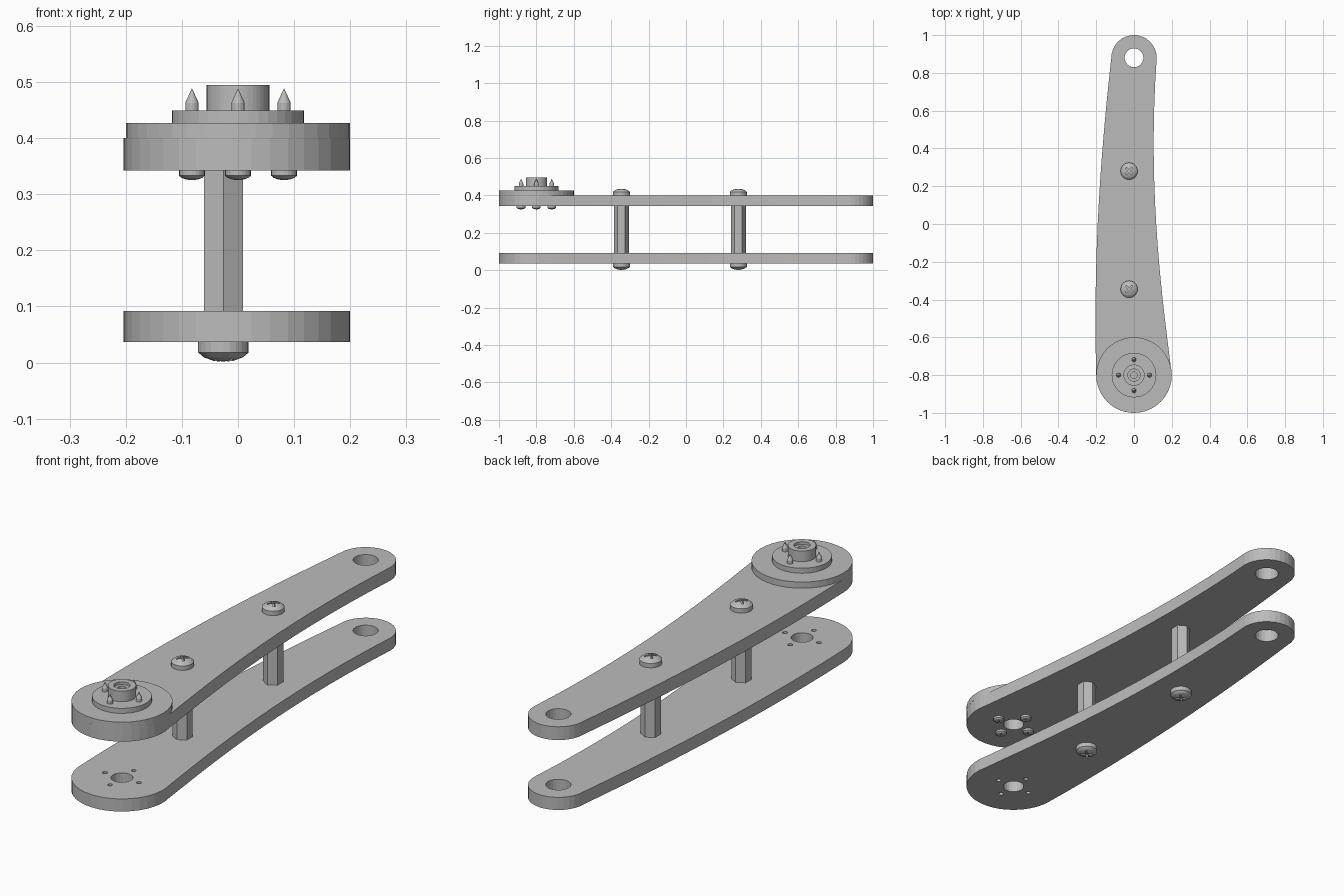
import bpy, bmesh, math
from mathutils import Matrix, Vector
from mathutils.geometry import interpolate_bezier

cube = bpy.data.objects.get("Cube")
if cube:
    bpy.data.objects.remove(cube, do_unlink=True)

grey = bpy.data.materials.new("machined grey")
grey.use_nodes = True
colour = (0.5, 0.5, 0.5, 1)
grey.diffuse_color = colour
grey.node_tree.nodes["Principled BSDF"].inputs["Base Color"].default_value = colour

HORN = Vector((0, -0.8))    # wide end of the arm
TIP = Vector((0, 0.88))     # narrow end of the arm
SCREW_RING = 0.082


def arc(centre, radius, start, end, steps):
    angles = [math.radians(start + (end - start) * i / steps) for i in range(steps + 1)]
    return [centre + Vector((math.cos(a), math.sin(a))) * radius for a in angles]


def ring_points():
    return arc(HORN, SCREW_RING, 0, 270, 3)


def link(name, mesh):
    obj = bpy.data.objects.new(name, mesh)
    bpy.context.collection.objects.link(obj)
    mesh.materials.append(grey)
    return obj


def plate(name, bottom, top):
    """Extruded arm outline with its holes."""
    left = interpolate_bezier(*map(Vector, [(-0.12, 0.88), (-0.18, 0.35), (-0.217, -0.2), (-0.2, -0.8)]), 14)
    right = interpolate_bezier(*map(Vector, [(0.195, -0.75), (0.12, -0.2), (0.08, 0.3), (0.12, 0.88)]), 14)
    outline = arc(TIP, 0.12, 0, 180, 16) + left[1:-1] + arc(HORN, 0.2, 180, 374, 20) + right[1:-1]
    loops = [outline, arc(TIP, 0.05, 0, 345, 23), arc(HORN, 0.044, 0, 345, 23)]
    loops += [arc(p, 0.01, 0, 330, 11) for p in ring_points()]
    curve = bpy.data.curves.new(name, 'CURVE')
    curve.dimensions = '2D'
    curve.fill_mode = 'BOTH'
    curve.extrude = (top - bottom) / 2
    for loop in loops:
        spline = curve.splines.new('POLY')
        spline.points.add(len(loop) - 1)
        for point, co in zip(spline.points, loop):
            point.co = (co[0], co[1], 0, 1)
        spline.use_cyclic_u = True
    obj = link(name, curve)
    obj.location.z = (top + bottom) / 2
    bpy.ops.object.select_all(action='DESELECT')
    obj.select_set(True)
    bpy.context.view_layer.objects.active = obj
    bpy.ops.object.convert(target='MESH')
    bpy.ops.object.shade_flat()


def lathe(name, profile, centre, sides=32, turn=0, flip=False):
    """Revolve a list of (radius, height) pairs that starts and ends on the axis."""
    bm = bmesh.new()
    verts = [bm.verts.new((r, 0, z)) for r, z in profile]
    edges = [bm.edges.new(pair) for pair in zip(verts, verts[1:])]
    bmesh.ops.spin(bm, geom=verts + edges, cent=(0, 0, 0), axis=(0, 0, 1),
                   angle=math.tau, steps=sides, use_duplicate=False)
    bmesh.ops.remove_doubles(bm, verts=bm.verts, dist=0.0002)
    if flip:
        bm.transform(Matrix.Rotation(math.pi, 4, 'X'))
    bm.transform(Matrix.Rotation(math.radians(turn), 4, 'Z'))
    bmesh.ops.recalc_face_normals(bm, faces=bm.faces)
    mesh = bpy.data.meshes.new(name)
    bm.to_mesh(mesh)
    bm.free()
    obj = link(name, mesh)
    obj.location = centre
    return obj


def cut_cross(head, size, width, depth, height):
    """Cut a cross-shaped driver recess into a screw head."""
    for i, angle in enumerate((45, 135)):
        bm = bmesh.new()
        bmesh.ops.create_cube(bm, size=1)
        bm.transform(Matrix.Rotation(math.radians(angle), 4, 'Z') @ Matrix.Diagonal((size, width, depth * 2, 1)))
        mesh = bpy.data.meshes.new("recess_cutter")
        bm.to_mesh(mesh)
        bm.free()
        cutter = link("recess_cutter", mesh)
        cutter.location = head.location + Vector((0, 0, height))
        cutter.hide_render = True
        cutter.hide_viewport = True
        cutter.display_type = 'WIRE'
        mod = head.modifiers.new("recess_%d" % i, 'BOOLEAN')
        mod.operation = 'DIFFERENCE'
        mod.solver = 'EXACT'
        mod.object = cutter


def dome(radius, rim, top):
    """Profile of a domed screw head."""
    steps = [math.radians(a) for a in (0, 30, 60)]
    cap = [(radius * (1 - 0.25 * math.sin(a) - 0.75 * (1 - math.cos(a))),
            rim + (top - rim) * math.sin(a)) for a in steps]
    return [(0, 0), (radius, 0)] + cap + [(0, top)]


# Two matching arm plates
plate("lower_plate", 0.037, 0.092)
plate("upper_plate", 0.342, 0.4)

# Hexagonal spacers with a domed screw at each end
for label, y in (("front", -0.345), ("back", 0.28)):
    x = -0.026
    lathe(label + "_spacer", [(0, 0.092), (0.04, 0.092), (0.04, 0.342), (0, 0.342)], (x, y, 0), 6, 30)
    for side, z, flip in (("upper", 0.4, False), ("lower", 0.037, True)):
        head = lathe("%s_%s_screw" % (label, side), dome(0.045, 0.019, 0.036), (x, y, z), 24, 0, flip)
        cut_cross(head, 0.05, 0.009, 0.014, -0.036 if flip else 0.036)

# Round horn: disc, flange and recessed hub
lathe("horn", [(0, 0.4), (0.2, 0.4), (0.2, 0.427), (0.118, 0.427), (0.118, 0.449),
               (0.056, 0.449), (0.056, 0.495), (0.032, 0.495), (0.032, 0.483),
               (0.017, 0.483), (0.017, 0.465), (0, 0.465)], (*HORN, 0), 40)

# Four pointed screws driven up through the horn
for i, p in enumerate(ring_points()):
    lathe("horn_screw_%d" % i, [(0, 0.342), (0.012, 0.342), (0.012, 0.463), (0, 0.489)], (*p, 0), 16)
    head = lathe("horn_screw_head_%d" % i, dome(0.023, 0.009, 0.017), (*p, 0.342), 20, 0, True)
    cut_cross(head, 0.026, 0.005, 0.007, -0.017)
